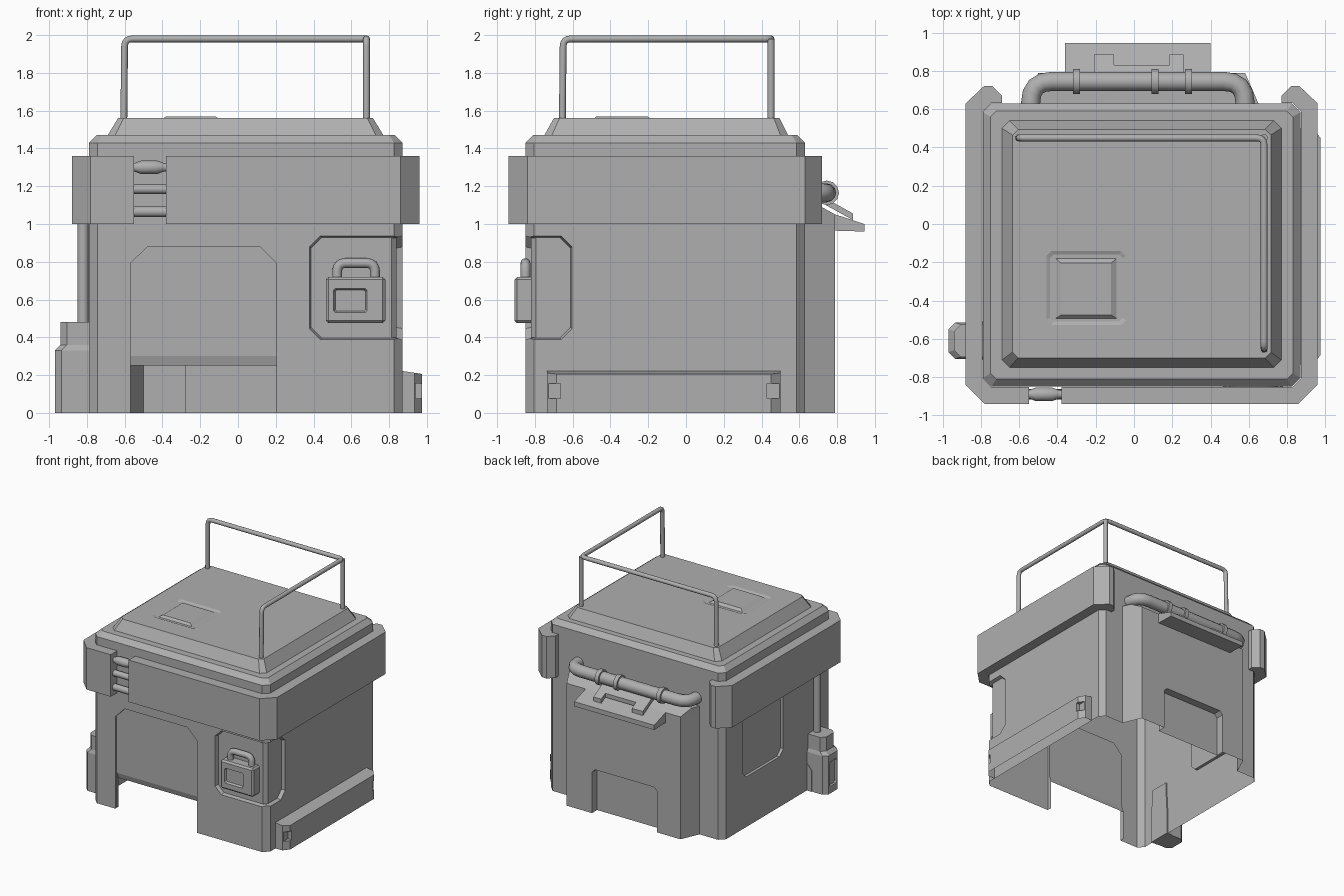
import bpy, bmesh, math
from mathutils import Vector

if "Cube" in bpy.data.objects:
    bpy.data.objects.remove(bpy.data.objects["Cube"])


def loft(name, rings, bevel=0, open_base=False):
    """Solid through rings of 3D points, optionally without its first cap."""
    bm = bmesh.new()
    vs = [[bm.verts.new(p) for p in r] for r in rings]
    n = len(vs[0])
    for a, b in zip(vs, vs[1:]):
        for i in range(n):
            bm.faces.new((a[i], a[(i + 1) % n], b[(i + 1) % n], b[i]))
    base = bm.faces.new(vs[0])
    bm.faces.new(vs[-1])
    bmesh.ops.recalc_face_normals(bm, faces=bm.faces)
    if bevel:
        bmesh.ops.bevel(bm, geom=bm.edges[:], offset=bevel, segments=1, affect='EDGES')
    if open_base:
        bm.faces.remove(base)
    me = bpy.data.meshes.new(name)
    bm.to_mesh(me)
    bm.free()
    ob = bpy.data.objects.new(name, me)
    bpy.context.collection.objects.link(ob)
    return ob


def ring(axis, pts, w):
    """2D profile placed across an axis at w."""
    put = {'x': lambda u, v: (w, u, v), 'y': lambda u, v: (u, w, v), 'z': lambda u, v: (u, v, w)}[axis]
    return [put(u, v) for u, v in pts]


def prism(name, axis, pts, a, b, bevel=0):
    return loft(name, [ring(axis, pts, a), ring(axis, pts, b)], bevel)


def rect(u0, u1, v0, v1, c=0):
    """Rectangle, optionally with chamfered corners."""
    if not c:
        return [(u0, v0), (u1, v0), (u1, v1), (u0, v1)]
    return [(u0 + c, v0), (u1 - c, v0), (u1, v0 + c), (u1, v1 - c),
            (u1 - c, v1), (u0 + c, v1), (u0, v1 - c), (u0, v0 + c)]


def boolean(ob, tool, op='DIFFERENCE'):
    m = ob.modifiers.new(op, 'BOOLEAN')
    m.operation, m.object, m.solver = op, tool, 'EXACT'
    bpy.context.view_layer.objects.active = ob
    bpy.ops.object.modifier_apply(modifier=m.name)
    bpy.data.objects.remove(tool)


def tube(name, pts, r, bend=0.04):
    """Round pipe along a path with filleted corners."""
    pts = [Vector(p) for p in pts]
    path = [pts[0]]
    for a, b, c in zip(pts, pts[1:], pts[2:]):
        p, q = b + (a - b).normalized() * bend, b + (c - b).normalized() * bend
        path += [p.lerp(b, t).lerp(b.lerp(q, t), t) for t in (0, .25, .5, .75, 1)]
    path.append(pts[-1])
    cu = bpy.data.curves.new(name, 'CURVE')
    cu.dimensions, cu.bevel_depth, cu.bevel_resolution, cu.use_fill_caps = '3D', r, 4, True
    s = cu.splines.new('POLY')
    s.points.add(len(path) - 1)
    for sp, p in zip(s.points, path):
        sp.co = (*p, 1)
    ob = bpy.data.objects.new(name, cu)
    bpy.context.collection.objects.link(ob)
    smooth(ob, convert=True)


def smooth(ob, convert=False):
    bpy.ops.object.select_all(action='DESELECT')
    ob.select_set(True)
    bpy.context.view_layer.objects.active = ob
    if convert:
        bpy.ops.object.convert(target='MESH')
    bpy.ops.object.shade_smooth_by_angle(angle=math.radians(45))


# Body shell with chamfered corners and top edge
wall = rect(-.79, .87, -.85, .63, .045)
body = loft('body_shell', [ring('z', wall, -.1), ring('z', wall, 1.43),
                           ring('z', rect(-.75, .83, -.81, .59, .03), 1.47)])
# Rear bulge with sloped top, joined to the shell
rear = [(-.57, .5), (-.57, .63), (-.50, .79), (.58, .79), (.65, .63), (.65, .5)]
rear_top = [(-.57, .5), (-.57, .63), (-.54, .70), (.62, .70), (.65, .63), (.65, .5)]
boolean(body, loft('rear_bulge', [ring('z', rear, -.1), ring('z', rear, 1.05),
                                  ring('z', rear_top, 1.10)]), 'UNION')
# Rear notch, doorway recess and the open gap under the door
boolean(body, prism('rear_notch', 'y', rect(-.28, .34, -.5, .38, .03), .72, 1))
boolean(body, prism('door_recess', 'y', rect(-.57, .205, -.5, .88, .09), -1, -.83))
boolean(body, prism('door_gap', 'x', [(-1, -.2), (-.81, -.2), (-.81, .25), (-.825, .30), (-1, .30)], -.569, .204))
# Corner recess wrapping front, chamfer and right side; left window recess
boolean(body, loft('corner_front', [ring('y', rect(.375, 1.2, .385, .94, .06), -.86),
                                    ring('y', rect(.387, 1.2, .397, .928, .055), -.82)]))
boolean(body, loft('corner_right', [ring('x', rect(-1.2, -.60, .385, .94, .06), .88),
                                    ring('x', rect(-1.2, -.612, .397, .928, .055), .84)]))
boolean(body, prism('corner_edge', 'z', [(.803, -.83), (.85, -.783), (.95, -.93)], .398, .927))
boolean(body, prism('window_recess', 'x', rect(-.19, .36, .43, 1.03, .05), -1, -.765))
# Open the underside and the doorway gap
bm = bmesh.new()
bm.from_mesh(body.data)
bmesh.ops.bisect_plane(bm, geom=bm.verts[:] + bm.edges[:] + bm.faces[:], plane_co=(0, 0, 0),
                       plane_no=(0, 0, 1), clear_inner=True)
bmesh.ops.delete(bm, geom=[f for f in bm.faces if abs(f.calc_center_median().y + .81) < .002
                           and abs(f.normal.y) > .9], context='FACES')
bm.to_mesh(body.data)
bm.free()

# Raised roof with a shallow hatch well and hatch
roof = loft('roof', [ring('z', rect(-.69, .77, -.75, .54, .04), 1.46),
                     ring('z', rect(-.69, .77, -.75, .54, .04), 1.47),
                     ring('z', rect(-.635, .715, -.70, .495, .03), 1.56)])
boolean(roof, loft('hatch_well', [ring('z', rect(-.44, -.06, -.51, -.16, .02), 1.552),
                                  ring('z', rect(-.47, -.03, -.54, -.13, .03), 1.565)]))
loft('roof_hatch', [ring('z', rect(-.42, -.08, -.50, -.17), 1.545),
                    ring('z', rect(-.38, -.12, -.475, -.205), 1.57)])

# Wrap-around band in two pieces, hooked round the rear corners
right = [(-.38, -.94), (.86, -.94), (.96, -.84), (.96, .63), (.865, .72), (.82, .72), (.77, .67), (.77, .632),
         (.827, .632), (.872, .587), (.872, -.807), (.827, -.852), (-.38, -.852)]
prism('band_right', 'z', right, 1.0, 1.36)
left = [(.08 - x, y) for x, y in right]
left[0], left[-1] = (-.55, -.94), (-.55, -.852)
prism('band_left', 'z', left, 1.0, 1.36)
# Three pipes in the band gap, one with a coupling
for z, r in ((1.30, .022), (1.185, .026), (1.065, .028)):
    tube('band_pipe', [(-.56, -.89, z), (-.37, -.89, z)], r)
circle = [(math.cos(i * math.pi / 6), math.sin(i * math.pi / 6)) for i in range(12)]
smooth(loft('pipe_coupling', [[(x, -.89 + r * c, 1.30 + r * s) for c, s in circle]
                              for x, r in ((-.55, .022), (-.51, .036), (-.43, .036), (-.39, .022))]))

# Roof rail
tube('roof_rail', [(-.605, .45, 1.5), (-.60, .45, 1.98), (.68, .45, 1.98), (.68, -.65, 1.98), (.68, -.655, 1.5)], .018)
tube('roof_rail_post', [(.68, .45, 1.5), (.68, .45, 1.98)], .019)

# Rear pipe with collars
tube('rear_pipe', [(-.54, .60, 1.165), (-.54, .745, 1.165), (.58, .745, 1.165), (.58, .60, 1.165)], .05, .11)
for x in (-.30, .11, .285):
    tube('pipe_collar', [(x - .018, .745, 1.165), (x + .018, .745, 1.165)], .065)

# Rear ledge and tilted forked clip
prism('rear_ledge', 'x', [(.70, 1.08), (.945, 1.0), (.945, .96), (.78, .965)], -.36, .40)
fork = [(-.21, .74), (.26, .74), (.26, .885), (.185, .885), (.185, .83), (-.105, .83), (-.105, .885), (-.21, .885)]
loft('rear_clip', [[(x, y, h - (y - .74) * .55) for x, y in fork] for h in (1.10, 1.135)])

# Left drop pipe and stepped box
tube('drop_pipe', [(-.82, -.61, .4), (-.82, -.61, 1.05)], .03)


def box_ring(x, h, z):
    return [(-.78, -.61 - h, z), (x + .035, -.61 - h, z), (x, -.575 - h, z),
            (x, -.645 + h, z), (x + .035, -.61 + h, z), (-.78, -.61 + h, z)]


side_box = loft('side_box', [box_ring(-.97, .095, 0), box_ring(-.97, .095, .33),
                             box_ring(-.94, .085, .36), box_ring(-.94, .085, .48)])
boolean(side_box, prism('box_inset', 'x', rect(-.66, -.56, .06, .27, .015), -1.1, -.95))
prism('side_box_mount', 'y', [(-.78, 0), (-.835, 0), (-.835, .18), (-.79, .235), (-.78, .235)], -.71, -.51)

# Right step: sloped top, chamfered and notched ends, open underside
plan = [(.868, -.735), (.935, -.735), (.975, -.685), (.975, .45), (.935, .50), (.868, .50)]
step = loft('side_step', [ring('z', plan, 0), [(x, y, .222 - (x - .868) * .15) for x, y in plan]])
for y0, y1 in ((-.9, -.665), (.43, .7)):
    boolean(step, prism('step_notch', 'y', rect(.94, 1.1, .075, .155), y0, y1))
bm = bmesh.new()
bm.from_mesh(step.data)
bmesh.ops.delete(bm, geom=[f for f in bm.faces if f.calc_center_median().z < .001], context='FACES')
bm.to_mesh(step.data)
bm.free()

# Canister in the corner recess: body, framed panel, handle
can = prism('canister', 'y', rect(.465, .78, .475, .72), -.908, -.80, .014)
boolean(can, loft('can_inset', [ring('y', rect(.50, .69, .525, .665, .012), -.92),
                                ring('y', rect(.515, .675, .54, .65, .008), -.89)]))
tube('canister_handle', [(.525, -.85, .70), (.525, -.85, .793), (.725, -.85, .793), (.725, -.85, .70)], .026, .045)

# Dark grey paint on everything
paint = bpy.data.materials.new('dark_grey')
paint.diffuse_color = (.43, .43, .43, 1)
paint.use_nodes = True
paint.node_tree.nodes["Principled BSDF"].inputs["Base Color"].default_value = paint.diffuse_color
for ob in bpy.context.scene.objects:
    ob.data.materials.clear()
    ob.data.materials.append(paint)
